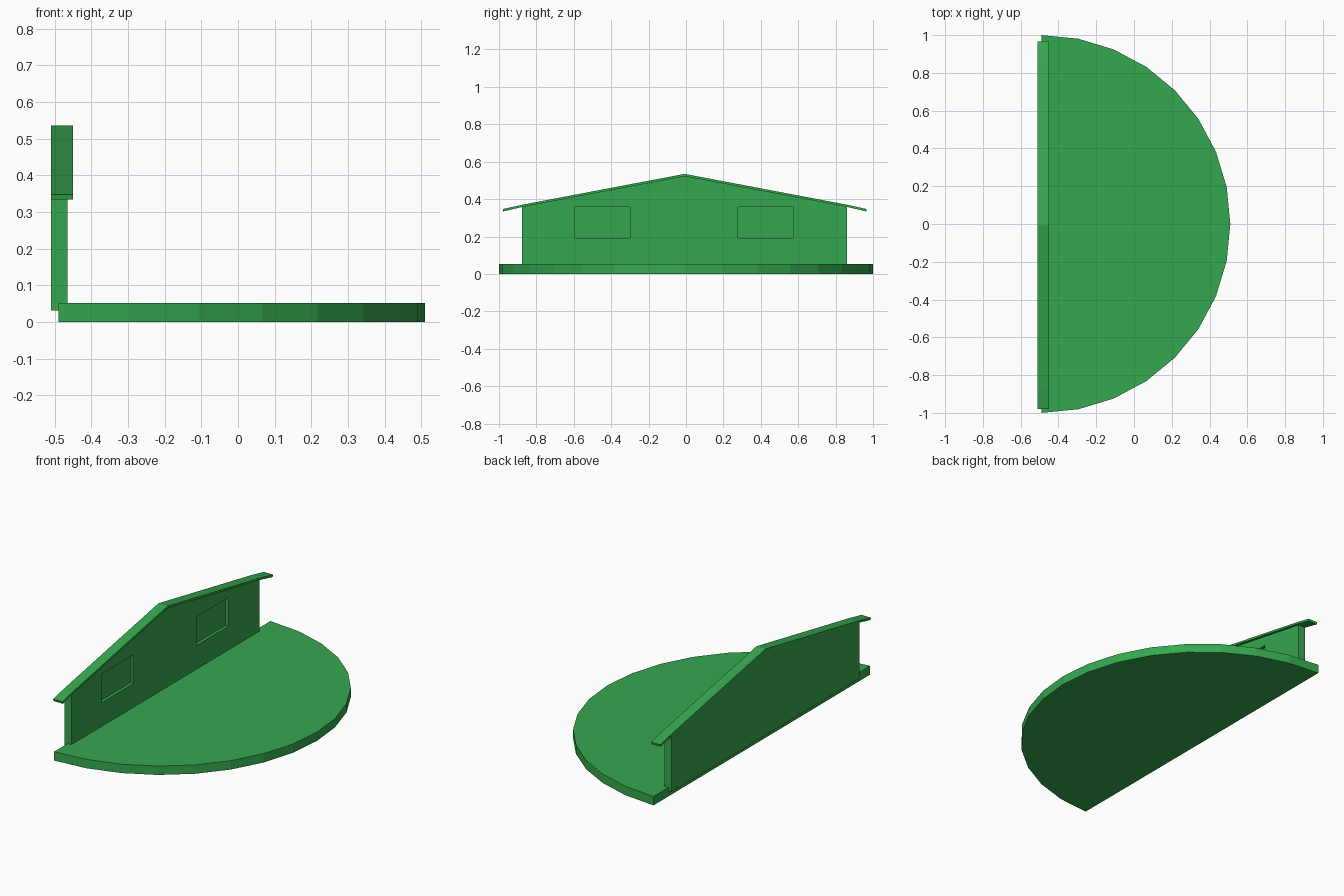
import bpy, bmesh, math

if "Cube" in bpy.data.objects:
    bpy.data.objects.remove(bpy.data.objects["Cube"])

green = bpy.data.materials.new("green")
green.diffuse_color = (0.036, 0.39, 0.078, 1)
green.use_nodes = True
green.node_tree.nodes["Principled BSDF"].inputs["Base Color"].default_value = green.diffuse_color


def prism(name, profile, axis, lo, hi):
    """Extrude a 2D profile: axis 'x' uses (y, z) points, axis 'z' uses (x, y)."""
    bm = bmesh.new()
    place = (lambda p, d: (d, *p)) if axis == 'x' else (lambda p, d: (*p, d))
    a = [bm.verts.new(place(p, lo)) for p in profile]
    b = [bm.verts.new(place(p, hi)) for p in profile]
    bm.faces.new(a)
    bm.faces.new(b)
    n = len(a)
    for i in range(n):
        j = (i + 1) % n
        bm.faces.new((a[i], a[j], b[j], b[i]))
    bmesh.ops.recalc_face_normals(bm, faces=bm.faces)
    me = bpy.data.meshes.new(name)
    bm.to_mesh(me)
    bm.free()
    ob = bpy.data.objects.new(name, me)
    bpy.context.collection.objects.link(ob)
    me.materials.append(green)
    return ob


# half-round base
arc = [-math.pi / 2 + math.pi * i / 16 for i in range(17)]
prism("base", [(-0.49 + math.cos(t), math.sin(t)) for t in arc], 'z', 0, 0.052)

# gabled wall
wall = prism("gable_wall", [(-0.876, 0.031), (0.862, 0.031), (0.862, 0.362),
                            (-0.007, 0.526), (-0.876, 0.362)],
             'x', -0.51, -0.465)

# recessed windows cut into the front of the wall
for i, y in enumerate((-0.595, 0.279)):
    cutter = prism(f"window_cutter_{i}", [(y, 0.191), (y + 0.295, 0.191),
                                          (y + 0.295, 0.358), (y, 0.358)],
                   'x', -0.483, -0.40)
    cutter.hide_render = True
    cutter.hide_viewport = True
    cut = wall.modifiers.new("window", 'BOOLEAN')
    cut.operation = 'DIFFERENCE'
    cut.solver = 'EXACT'
    cut.object = cutter

# thin roof strip with slightly steeper eaves
top = [(-0.98, 0.347), (-0.876, 0.370), (-0.007, 0.535), (0.862, 0.370), (0.966, 0.347)]
under = [(0.963, 0.334), (0.862, 0.358), (-0.007, 0.522), (-0.876, 0.358), (-0.977, 0.334)]
prism("roof", top + under, 'x', -0.51, -0.45)
